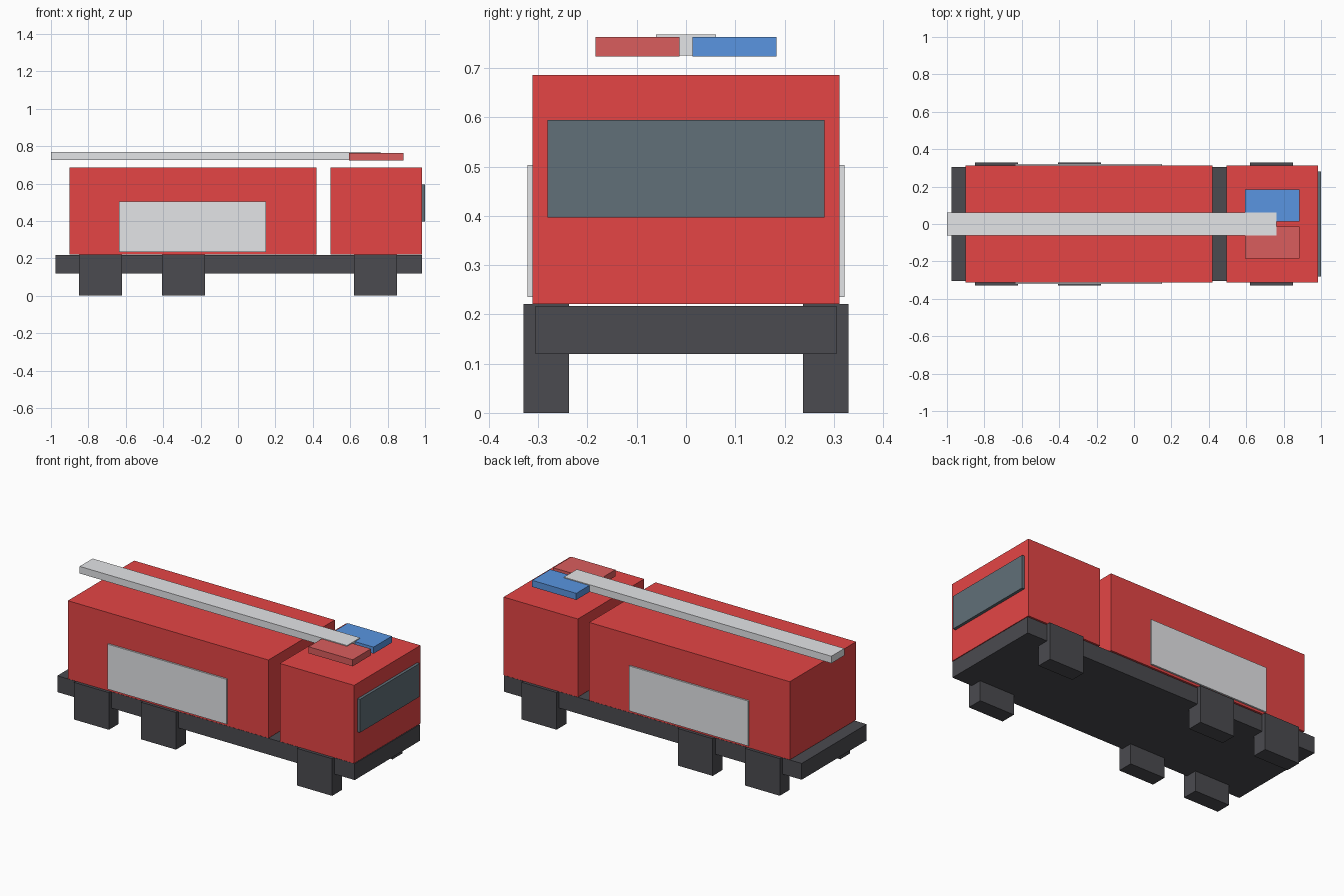
import bpy

if "Cube" in bpy.data.objects:
    bpy.data.objects.remove(bpy.data.objects["Cube"])


def paint(name, rgb):
    mat = bpy.data.materials.new(name)
    mat.diffuse_color = (*rgb, 1)
    mat.use_nodes = True
    mat.node_tree.nodes["Principled BSDF"].inputs["Base Color"].default_value = mat.diffuse_color
    return mat


RED = paint("red_paint", (0.78, 0.06, 0.06))
DARK = paint("dark_rubber", (0.07, 0.07, 0.08))
GLASS = paint("tinted_glass", (0.12, 0.16, 0.19))
SILVER = paint("silver_metal", (0.77, 0.78, 0.80))
LIGHT_RED = paint("red_lamp", (0.70, 0.11, 0.11))
LIGHT_BLUE = paint("blue_lamp", (0.10, 0.30, 0.75))


def box(name, x, y, z, mat):
    """Box spanning the given (min, max) ranges."""
    spans = (x, y, z)
    bpy.ops.mesh.primitive_cube_add(size=1, location=[(a + b) / 2 for a, b in spans])
    ob = bpy.context.object
    ob.name = name
    ob.scale = [b - a for a, b in spans]
    bpy.ops.object.transform_apply(location=False, rotation=False, scale=True)
    ob.data.materials.append(mat)
    return ob


# Chassis, rear body and cab
box("chassis", (-0.976, 0.983), (-0.306, 0.306), (0.12, 0.217), DARK)
box("rear_body", (-0.902, 0.419), (-0.312, 0.312), (0.221, 0.686), RED)
box("cab", (0.494, 0.983), (-0.312, 0.312), (0.221, 0.686), RED)
box("windscreen", (0.971, 1.0), (-0.281, 0.281), (0.397, 0.595), GLASS)

# Side lockers and wheels on both sides
for side, s in (("right", -1), ("left", 1)):
    box(f"{side}_locker_panel", (-0.635, 0.15),
        sorted((s * 0.303, s * 0.322)), (0.235, 0.503), SILVER)
    for axle, x in (("rear", -0.734), ("middle", -0.292), ("front", 0.736)):
        box(f"{side}_{axle}_wheel", (x - 0.115, x + 0.115),
            sorted((s * 0.238, s * 0.33)), (0, 0.221), DARK)

# Roof ladder and warning lamps
box("ladder", (-1.0, 0.761), (-0.061, 0.061), (0.726, 0.768), SILVER)
box("red_warning_lamp", (0.594, 0.884), (-0.184, -0.013), (0.724, 0.763), LIGHT_RED)
box("blue_warning_lamp", (0.594, 0.884), (0.013, 0.184), (0.724, 0.763), LIGHT_BLUE)
